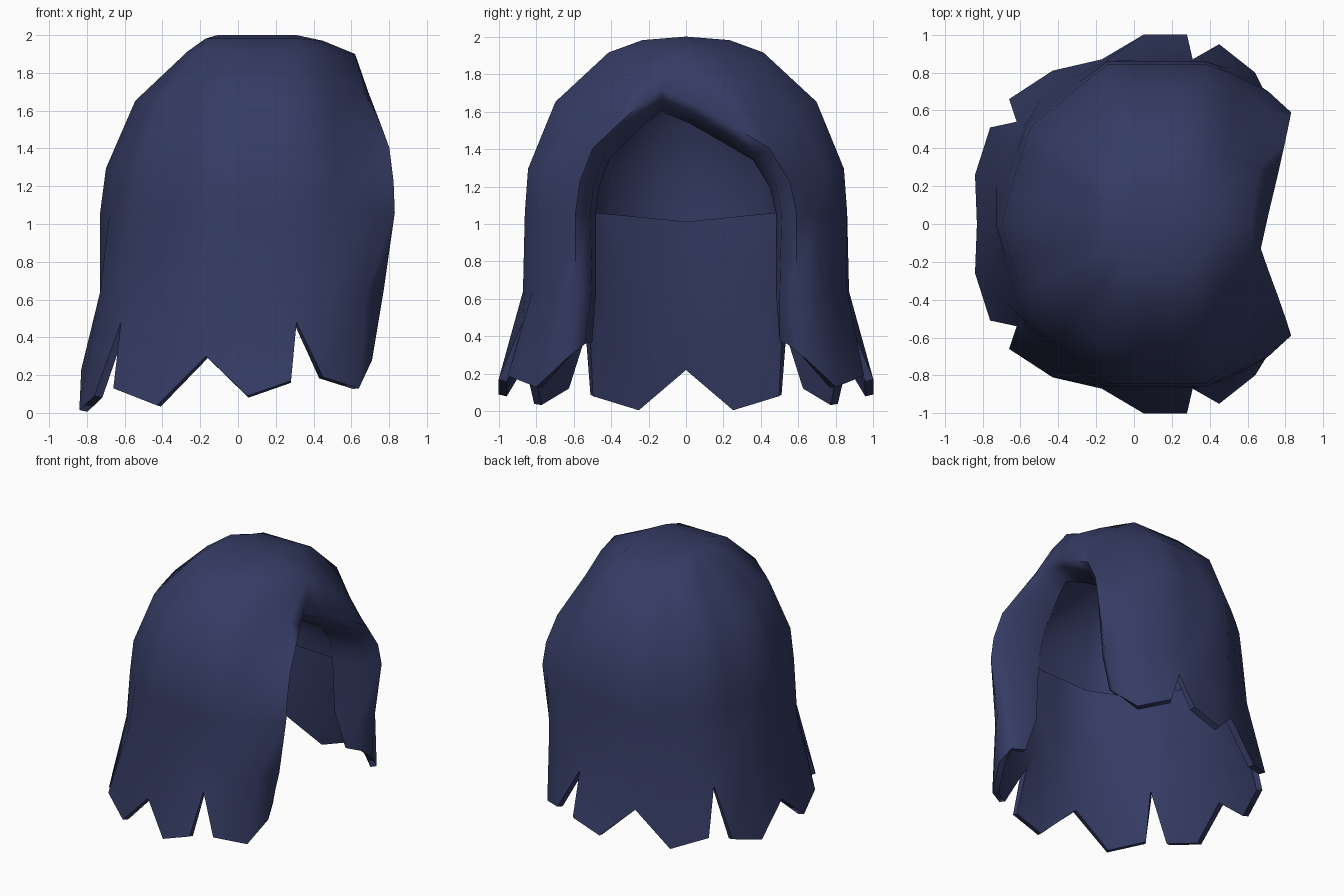
import bpy, bmesh

if "Cube" in bpy.data.objects:
    bpy.data.objects.remove(bpy.data.objects["Cube"])

navy = bpy.data.materials.new("navy hair")
navy.diffuse_color = (0.036, 0.045, 0.128, 1)
navy.use_nodes = True
navy.node_tree.nodes["Principled BSDF"].inputs["Base Color"].default_value = navy.diffuse_color

# Each column of one half, from the back centre to the face opening:
# hem (x, y, z), waist (x, y), temple (x, y), ridge (x, z)
HAIR = [
    ((-.83, 0, .23),    (-.73, 0),   (-.73, 0),   (-.11, 2.0)),
    ((-.84, .26, .015), (-.73, .20), (-.68, .18), (-.11, 2.0)),
    ((-.76, .51, .09),  (-.67, .42), (-.62, .38), (-.11, 2.0)),
    ((-.62, .54, .48),  (-.59, .53), (-.57, .52), (-.11, 2.0)),
    ((-.66, .66, .13),  (-.50, .65), (-.44, .63), (-.08, 2.0)),
    ((-.43, .81, .04),  (-.33, .77), (-.29, .75), (-.04, 2.0)),
    ((-.17, .87, .30),  (-.15, .86), (-.14, .86), (.00, 2.0)),
    ((.05, 1.0, .09),   (.04, .87),  (.04, .86),  (.10, 2.0)),
    ((.28, 1.0, .17),   (.22, .87),  (.22, .86),  (.20, 2.0)),
    ((.31, .87, .48),   (.34, .86),  (.38, .86),  (.31, 2.0)),
    ((.45, .95, .19),   (.50, .82),  (.53, .79),  (.45, 1.97)),
    ((.64, .80, .13),   (.68, .72),  (.71, .70),  (.62, 1.90)),
    ((.71, .64, .28),   (.77, .59),  (.83, .59),  (.67, 1.72)),
    ((.68, .54, .36),   (.71, .50),  (.75, .51),  (.65, 1.67)),
    ((.58, .50, .37),   (.50, .48),  (.48, .48),  (.52, 1.60)),
]
# Lining columns: temple (x, y) and ridge (x, z)
CAP = [
    (None, None, (-.43, 0),   (-.05, 1.82)),
    (None, None, (-.15, .41), (.08, 1.82)),
    (None, None, (.02, .50),  (.18, 1.80)),
    (None, None, (.48, .48),  (.52, 1.60)),
]
# Crown arches: x spread, y spread, height
BACK = [(.95, .98, .25), (.70, .81, .63), (.25, .48, .91), (.10, .27, .98), (0, 0, 1)]
DOME = [(b, b, c) for a, b, c in BACK]
BROW = [(.94, .94, .25), (.76, .74, .57), (.46, .45, .82), (.22, .23, .95), (0, 0, 1)]
FRONT = [(.90, .88, .25), (.70, .67, .53), (.45, .42, .76), (.2, .2, .92), (0, 0, 1)]
RIM = [(.96, .95, .25), (.82, .80, .52), (.55, .53, .70), (.25, .25, .88), (0, 0, 1)]
HAIR_ARCHES = [BACK] * 6 + [DOME] * 4 + [BROW, FRONT] + [RIM] * 3
CAP_ARCHES = [DOME] * 3 + [RIM]


def column(col, arch, side):
    """Points of one strand line from the hem over the crown to the ridge."""
    hem, waist, (tx, ty), (rx, rz) = col
    pts = []
    if hem:
        pts = [(hem[0], side * hem[1], hem[2]), (waist[0], side * waist[1], .64)]
    z0 = 1.06 if hem else 1.01 + .05 * ty / .5
    pts.append((tx, side * ty, z0))
    # the peak of the face opening sits slightly off centre
    dip = -.13 if arch is RIM else 0
    for a, b, c in arch:
        pts.append((rx + (tx - rx) * a, side * ty * b + dip * (1 - b), z0 + (rz - z0) * c))
    return pts


def shell(name, cols, arches, inner):
    bm = bmesh.new()
    for side in (1, -1):
        grid = [[bm.verts.new(p) for p in column(c, a, side)] for c, a in zip(cols, arches)]
        for a, b in zip(grid, grid[1:]):
            for j in range(len(a) - 1):
                quad = [a[j], b[j], b[j + 1], a[j + 1]]
                if (side == 1) != inner:
                    quad.reverse()
                bm.faces.new(quad)
    bmesh.ops.remove_doubles(bm, verts=bm.verts, dist=.0005)
    bmesh.ops.dissolve_degenerate(bm, edges=bm.edges, dist=.0005)
    me = bpy.data.meshes.new(name)
    bm.to_mesh(me)
    bm.free()
    me.materials.append(navy)
    ob = bpy.data.objects.new(name, me)
    bpy.context.collection.objects.link(ob)
    bpy.ops.object.select_all(action='DESELECT')
    ob.select_set(True)
    bpy.context.view_layer.objects.active = ob
    return ob


# Outer hair with split locks and a rolled edge around the face
hair = shell("outer_hair", HAIR, HAIR_ARCHES, False)
mod = hair.modifiers.new("thickness", 'SOLIDIFY')
mod.thickness = .045
mod.offset = -1
bpy.ops.object.modifier_apply(modifier=mod.name)
bpy.ops.object.shade_smooth_by_angle(angle=1.1)

# Inner cap that lines the crown behind the face opening
shell("inner_cap", CAP, CAP_ARCHES, True)
bpy.ops.object.shade_smooth_by_angle(angle=1.3)
